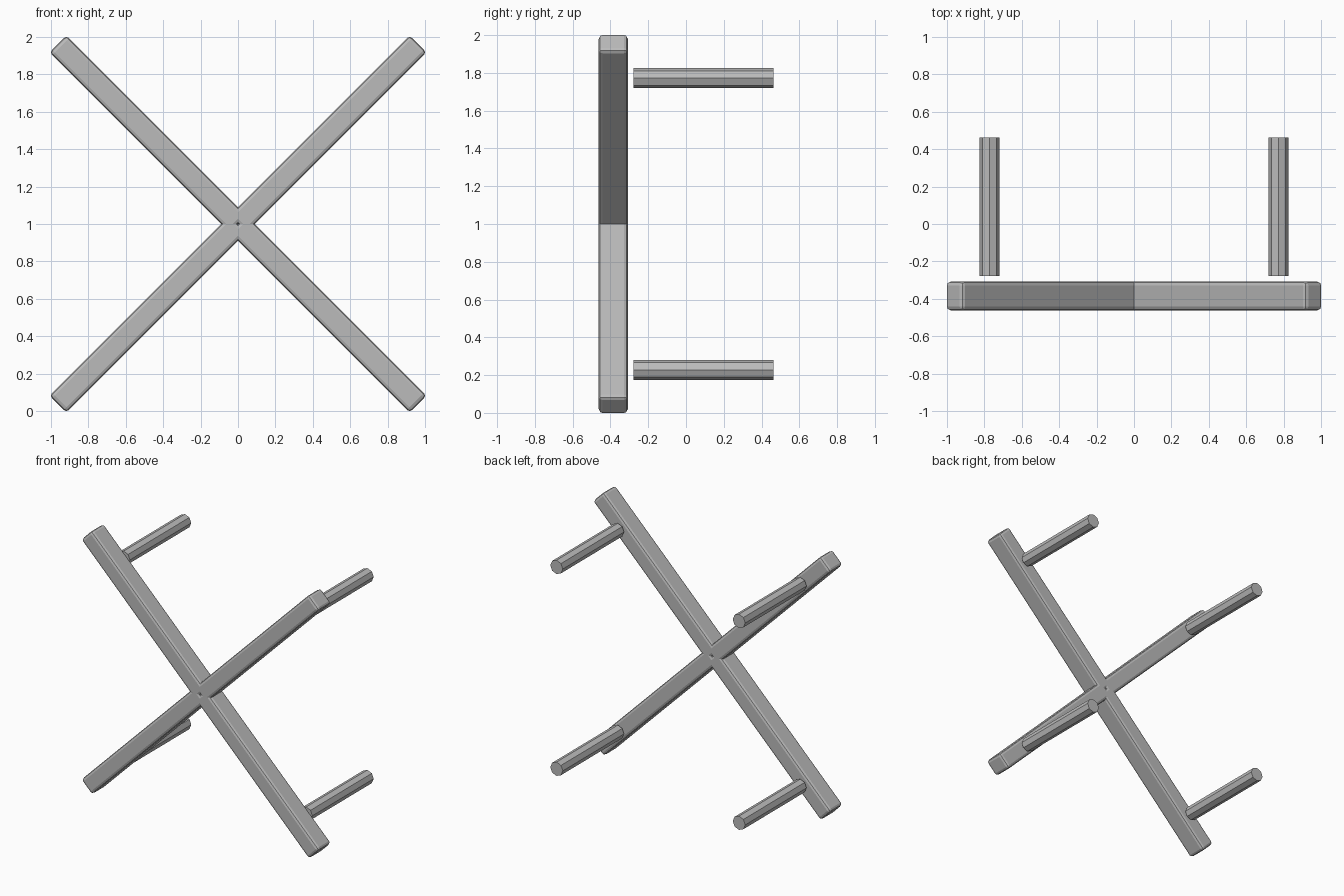
import bpy, bmesh, math
from mathutils import Matrix

if "Cube" in bpy.data.objects:
    bpy.data.objects.remove(bpy.data.objects["Cube"])

grey = bpy.data.materials.new("plain grey")
grey.diffuse_color = (0.5, 0.5, 0.5, 1)
grey.use_nodes = True
grey.node_tree.nodes["Principled BSDF"].inputs["Base Color"].default_value = grey.diffuse_color

ARM_LEN, ARM_WIDTH, ARM_DEPTH = 1.362, 0.128, 0.154
ARM_Y = -0.385
LEG_R, LEG_OFFSET = 0.053, 0.772
LEG_Y0, LEG_Y1 = -0.279, 0.462


def finish(name, bm):
    mesh = bpy.data.meshes.new(name)
    bm.to_mesh(mesh)
    bm.free()
    mesh.materials.append(grey)
    obj = bpy.data.objects.new(name, mesh)
    bpy.context.collection.objects.link(obj)
    return obj


def add_arm(name, angle):
    # bevelled bar running outward from the hub
    bm = bmesh.new()
    bmesh.ops.create_cube(bm, size=1)
    bmesh.ops.scale(bm, vec=(ARM_LEN, ARM_DEPTH, ARM_WIDTH), verts=bm.verts)
    bmesh.ops.translate(bm, vec=(ARM_LEN / 2, 0, 0), verts=bm.verts)
    bmesh.ops.bevel(bm, geom=bm.edges[:], offset=0.02, segments=2,
                    profile=0.5, affect='EDGES')
    bm.transform(Matrix.Translation((0, ARM_Y, 1)) @ Matrix.Rotation(-angle, 4, 'Y'))
    finish(name, bm)


def add_leg(name, x, z):
    # eight-sided rod pointing backwards
    bm = bmesh.new()
    bmesh.ops.create_cone(bm, cap_ends=True, segments=8, radius1=LEG_R,
                          radius2=LEG_R, depth=LEG_Y1 - LEG_Y0)
    bm.transform(Matrix.Translation((x, (LEG_Y0 + LEG_Y1) / 2, z))
                 @ Matrix.Rotation(math.pi / 2, 4, 'X'))
    finish(name, bm)


# four arms of the cross, each with its rod near the tip
for i, corner in enumerate(("upper_right", "upper_left", "lower_left", "lower_right")):
    a = math.radians(45 + 90 * i)
    add_arm("arm_" + corner, a)
    add_leg("rod_" + corner, math.copysign(LEG_OFFSET, math.cos(a)),
            1 + math.copysign(LEG_OFFSET, math.sin(a)))
